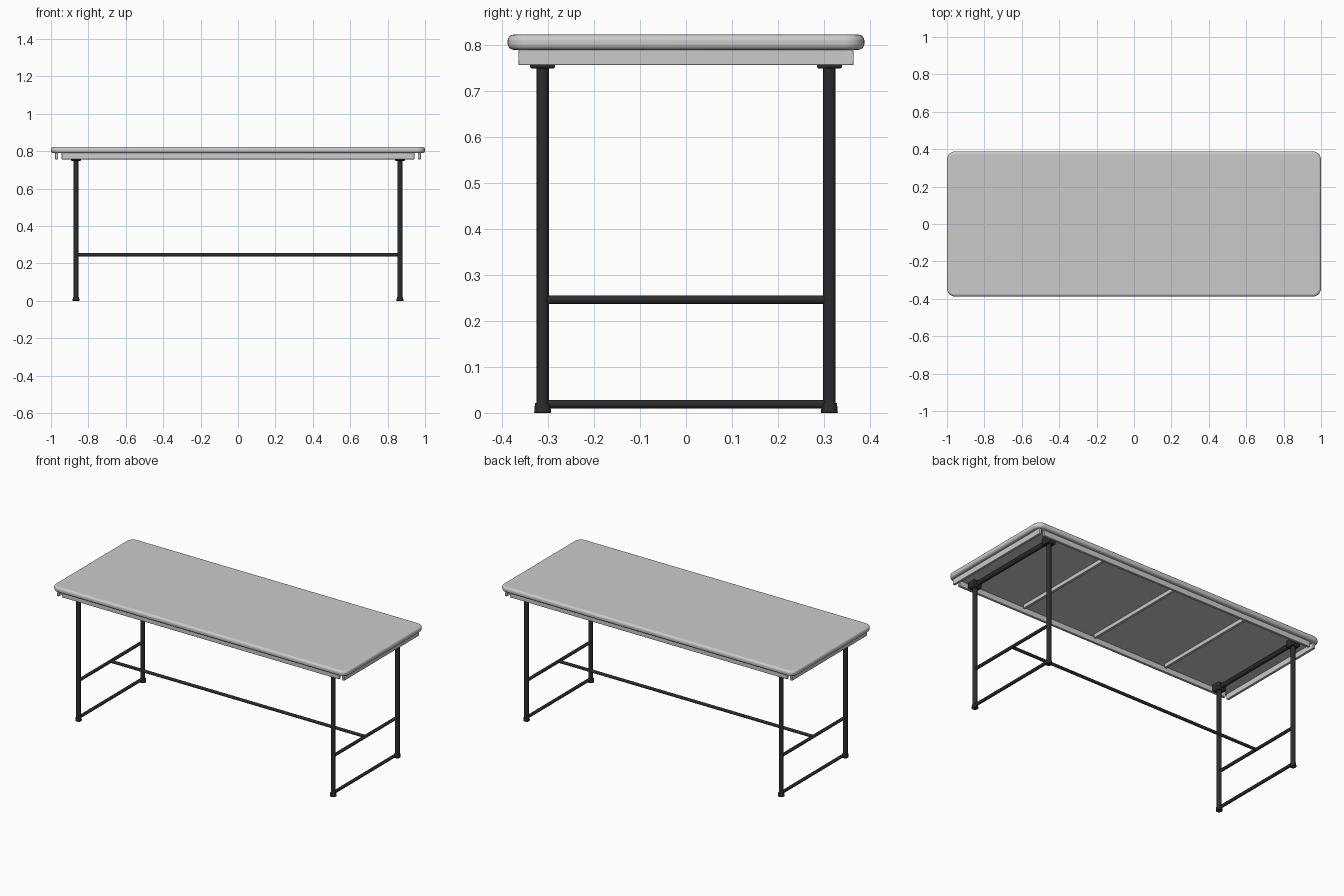
import bpy, bmesh
from mathutils import Vector
from math import radians

if "Cube" in bpy.data.objects:
    bpy.data.objects.remove(bpy.data.objects["Cube"])

black = bpy.data.materials.new("black_metal")
black.diffuse_color = (0.025, 0.025, 0.028, 1)
black.use_nodes = True
black.node_tree.nodes["Principled BSDF"].inputs["Base Color"].default_value = black.diffuse_color


def finish(name, bm, bevel, mat=None, segments=3):
    me = bpy.data.meshes.new(name)
    bm.to_mesh(me)
    bm.free()
    ob = bpy.data.objects.new(name, me)
    bpy.context.collection.objects.link(ob)
    if mat:
        me.materials.append(mat)
    if bevel:
        mod = ob.modifiers.new("bevel", 'BEVEL')
        mod.width, mod.segments = bevel, segments
        mod.limit_method, mod.angle_limit = 'ANGLE', radians(35)
    bpy.ops.object.select_all(action='DESELECT')
    bpy.context.view_layer.objects.active = ob
    ob.select_set(True)
    bpy.ops.object.shade_smooth_by_angle(angle=radians(35))
    return ob


def box(name, centre, size, bevel=0.002, mat=None, corner=0, segments=2):
    bm = bmesh.new()
    bmesh.ops.create_cube(bm, size=1)
    bmesh.ops.scale(bm, vec=size, verts=bm.verts)
    bmesh.ops.translate(bm, vec=centre, verts=bm.verts)
    if corner:
        upright = [e for e in bm.edges
                   if abs(e.verts[0].co.z - e.verts[1].co.z) > 0.001]
        bmesh.ops.bevel(bm, geom=upright, offset=corner, segments=8,
                        profile=0.5, affect='EDGES')
    return finish(name, bm, bevel, mat, segments)


def rod(name, a, b, r1, r2=None, bevel=0):
    a, b = Vector(a), Vector(b)
    bm = bmesh.new()
    bmesh.ops.create_cone(bm, cap_ends=True, segments=24, radius1=r1,
                          radius2=r2 or r1, depth=(b - a).length)
    rot = (b - a).to_track_quat('Z', 'Y').to_matrix()
    bmesh.ops.rotate(bm, matrix=rot, verts=bm.verts)
    bmesh.ops.translate(bm, vec=(a + b) / 2, verts=bm.verts)
    return finish(name, bm, bevel, black)


LX, LY, BAR_Z = 0.866, 0.312, 0.246

# Rounded table top
box("table_top", (0, 0, 0.8065), (2.0, 0.776, 0.033), 0.013, corner=0.045, segments=5)

# Rails under the edges
for s, side in ((-1, "front"), (1, "back")):
    box(side + "_rail", (0, s * 0.357, 0.774), (1.885, 0.015, 0.034))
for s, side in ((-1, "left"), (1, "right")):
    box(side + "_rail", (s * 0.97, 0, 0.774), (0.015, 0.73, 0.034))

# Underside ribs
for i, x in enumerate((-0.5, 0, 0.5)):
    box(f"cross_rib_{i + 1}", (x, 0, 0.779), (0.016, 0.66, 0.024))

# Leg frames at both ends
for sx, end in ((-1, "left"), (1, "right")):
    x = sx * LX
    for sy, side in ((-1, "front"), (1, "back")):
        y = sy * LY
        tag = f"{end}_{side}"
        rod(tag + "_leg", (x, y, 0.01), (x, y, 0.78), 0.0135)
        rod(tag + "_foot", (x, y, 0), (x, y, 0.022), 0.0185, 0.0165, 0.0015)
        box(tag + "_bracket", (x, y, 0.770), (0.055, 0.055, 0.042), 0.005, black)
    for z, r, part in ((0.772, 0.0135, "top_bar"), (BAR_Z, 0.0095, "middle_bar"),
                       (0.019, 0.0095, "floor_bar")):
        rod(f"{end}_{part}", (x, -LY, z), (x, LY, z), r)

# Long stretcher between the frames
rod("stretcher", (-LX, 0, BAR_Z), (LX, 0, BAR_Z), 0.009)
